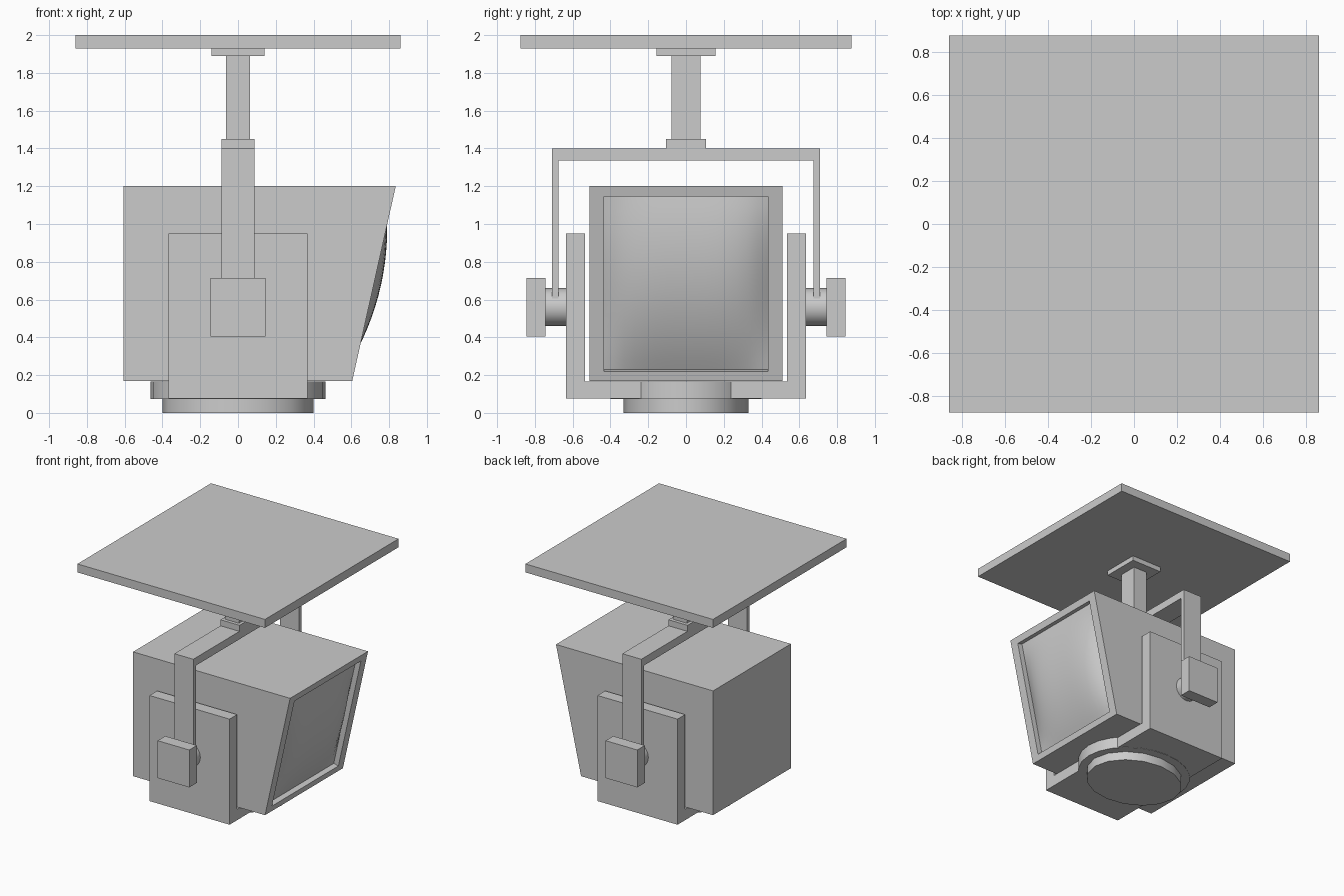
import bpy, bmesh, math
from mathutils import Vector

if "Cube" in bpy.data.objects:
    bpy.data.objects.remove(bpy.data.objects["Cube"], do_unlink=True)

grey = bpy.data.materials.new("light grey")
grey.use_nodes = True
colour = (0.6, 0.6, 0.6, 1)
grey.diffuse_color = colour
grey.node_tree.nodes["Principled BSDF"].inputs["Base Color"].default_value = colour


def finish(name, bm):
    """Turn a bmesh into a named grey object with sharp hard edges."""
    bmesh.ops.recalc_face_normals(bm, faces=bm.faces)
    mesh = bpy.data.meshes.new(name)
    bm.to_mesh(mesh)
    bm.free()
    mesh.materials.append(grey)
    obj = bpy.data.objects.new(name, mesh)
    bpy.context.collection.objects.link(obj)
    bpy.ops.object.select_all(action="DESELECT")
    obj.select_set(True)
    bpy.context.view_layer.objects.active = obj
    bpy.ops.object.shade_smooth_by_angle(angle=math.radians(30))
    return obj


def prism(points, direction):
    """Extrude a closed profile of 3D points along a direction."""
    bm = bmesh.new()
    face = bm.faces.new([bm.verts.new(p) for p in points])
    new = bmesh.ops.extrude_face_region(bm, geom=[face])["geom"]
    verts = [v for v in new if isinstance(v, bmesh.types.BMVert)]
    bmesh.ops.translate(bm, verts=verts, vec=direction)
    bmesh.ops.recalc_face_normals(bm, faces=bm.faces)
    return bm


def box(name, half_x, y0, y1, z0, z1):
    pts = [(-half_x, y0, z0), (-half_x, y1, z0), (-half_x, y1, z1), (-half_x, y0, z1)]
    return finish(name, prism(pts, (2 * half_x, 0, 0)))


def u_bracket(name, half_x, outer, inner, end, web_in, web_out):
    """U-shaped bracket across y; end is the height of the arm tips."""
    half = [(outer, web_out), (outer, end), (inner, end), (inner, web_in)]
    outline = half + [(-y, z) for y, z in reversed(half)]
    pts = [(-half_x, y, z) for y, z in outline]
    return finish(name, prism(pts, (2 * half_x, 0, 0)))


def ellipse_disc(name, rx, ry, z0, z1, sides):
    ring = [2 * math.pi * i / sides for i in range(sides)]
    pts = [(rx * math.cos(a), ry * math.sin(a), z0) for a in ring]
    return finish(name, prism(pts, (0, 0, z1 - z0)))


# Ceiling plate and post
box("ceiling_plate", 0.86, -0.875, 0.875, 1.93, 2.0)
box("post_flange", 0.14, -0.155, 0.155, 1.89, 1.93)
box("post", 0.063, -0.077, 0.077, 1.45, 1.89)
box("yoke_collar", 0.087, -0.105, 0.105, 1.40, 1.45)

# Yoke hanging down on both sides
u_bracket("yoke", 0.087, 0.71, 0.675, 0.56, 1.335, 1.40)

# Cradle holding the lamp housing, with its round hub and foot
u_bracket("cradle", 0.367, 0.635, 0.535, 0.95, 0.165, 0.075)
ellipse_disc("cradle_hub", 0.462, 0.4, 0.073, 0.167, 24)
ellipse_disc("bottom_cap", 0.4, 0.33, 0.0, 0.075, 16)

# Pivots and square knobs
for side, label in ((-1, "right"), (1, "left")):
    ring = [2 * math.pi * i / 16 for i in range(16)]
    pts = [(0.1 * math.cos(a), side * 0.63, 0.56 + 0.1 * math.sin(a)) for a in ring]
    finish(label + "_pivot", prism(pts, (0, side * 0.12, 0)))
    y0, y1 = sorted((side * 0.745, side * 0.845))
    box(label + "_knob", 0.145, y0, y1, 0.405, 0.715)


# Lamp housing with a slanted open end
def slant(z):
    return 0.605 + (z - 0.17) * 0.23 / 1.03


outward = Vector((1.03, 0, -0.23)).normalized()
profile = [(-0.605, 0.17), (slant(0.17), 0.17), (slant(1.2), 1.2), (-0.605, 1.2)]
bm = prism([(x, -0.51, z) for x, z in profile], (0, 1.02, 0))
front = max(bm.faces, key=lambda f: f.normal.dot(outward))
bmesh.ops.inset_region(bm, faces=[front], thickness=0.05)
for v in front.verts:
    z = 0.22 if v.co.z < 0.68 else 1.145
    v.co = (slant(z), math.copysign(0.435, v.co.y), z)
# Push the opening inwards to leave a rim
floor = bmesh.ops.extrude_face_region(bm, geom=[front])["geom"]
bmesh.ops.translate(bm, vec=outward * -0.045,
                    verts=[v for v in floor if isinstance(v, bmesh.types.BMVert)])
if front.is_valid:
    bm.faces.remove(front)
finish("housing", bm)

# Bulging lens set into the rim
bm = bmesh.new()
bmesh.ops.create_grid(bm, x_segments=16, y_segments=16, size=1)
for v in bm.verts:
    u, w = v.co.x, v.co.y
    z = 0.6825 + 0.4625 * w
    bulge = 0.082 * (1 - w ** 2) * (1 - u ** 4) - 0.044
    v.co = Vector((slant(z), 0.435 * u, z)) + outward * bulge
lens = finish("lens", bm)
if lens.data.polygons[0].normal.x < 0:
    lens.data.flip_normals()
